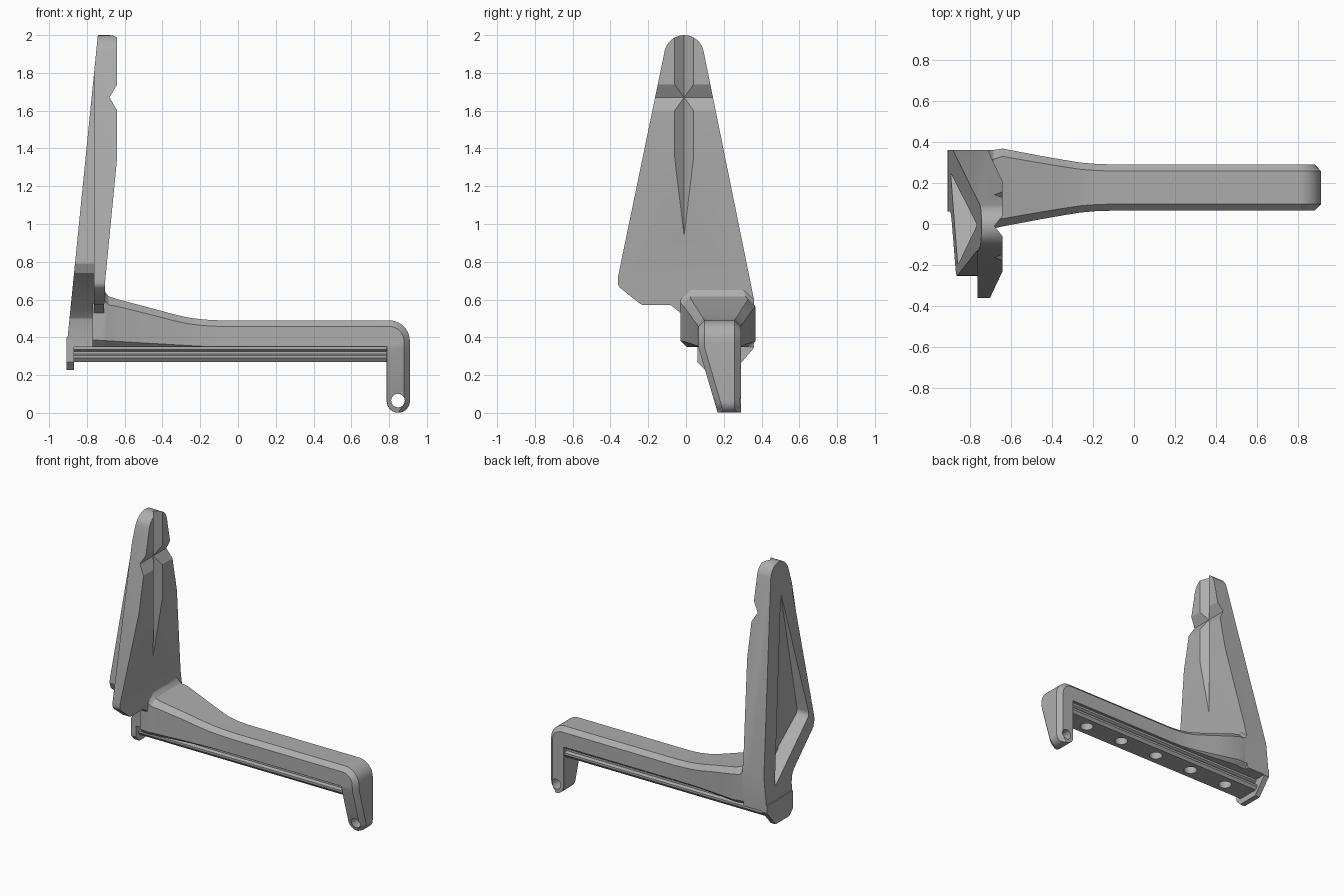
import bpy, bmesh
from math import sin, cos, pi, radians
from mathutils import Vector

cube = bpy.data.objects.get("Cube")
if cube:
    bpy.data.objects.remove(cube, do_unlink=True)

grey = bpy.data.materials.new("plain grey")
grey.use_nodes = True
colour = (0.42, 0.42, 0.42, 1)
grey.diffuse_color = colour
grey.node_tree.nodes["Principled BSDF"].inputs["Base Color"].default_value = colour


def finish(name, bm):
    bmesh.ops.remove_doubles(bm, verts=bm.verts, dist=1e-5)
    bmesh.ops.recalc_face_normals(bm, faces=bm.faces)
    mesh = bpy.data.meshes.new(name)
    bm.to_mesh(mesh)
    bm.free()
    mesh.materials.append(grey)
    obj = bpy.data.objects.new(name, mesh)
    bpy.context.collection.objects.link(obj)
    return obj


def loft(name, rings):
    """Skin a list of equal-length point rings and cap both ends."""
    bm = bmesh.new()
    rows = [[bm.verts.new(p) for p in ring] for ring in rings]
    n = len(rows[0])
    for a, b in zip(rows, rows[1:]):
        for i in range(n):
            j = (i + 1) % n
            bm.faces.new((a[i], a[j], b[j], b[i]))
    bm.faces.new(rows[0])
    bm.faces.new(rows[-1])
    return finish(name, bm)


def prism(name, pts, axis, lo, hi):
    """Extrude a 2D profile along an axis from lo to hi."""
    place = {"x": lambda p, d: (d, p[0], p[1]),
             "y": lambda p, d: (p[0], d, p[1]),
             "z": lambda p, d: (p[0], p[1], d)}[axis]
    return loft(name, [[place(p, d) for p in pts] for d in (lo, hi)])


def arc(cx, cz, r, start, end, steps=8):
    angles = [radians(start + (end - start) * i / steps) for i in range(steps + 1)]
    return [(cx + r * cos(a), cz + r * sin(a)) for a in angles]


def rounded(pts, r):
    """Round every corner of a profile with a short curve."""
    out = []
    for i, p in enumerate(pts):
        p = Vector(p)
        a, b = Vector(pts[i - 1]) - p, Vector(pts[(i + 1) % len(pts)]) - p
        a, b = p + a.normalized() * r, p + b.normalized() * r
        for k in range(6):
            t = k / 5
            out.append(tuple(a * (1 - t) ** 2 + p * 2 * t * (1 - t) + b * t * t))
    return out


def cut(obj, *cutters):
    for c in cutters:
        c.hide_render = True
        mod = obj.modifiers.new("cut", "BOOLEAN")
        mod.operation, mod.solver, mod.object = "DIFFERENCE", "EXACT", c
        bpy.context.view_layer.objects.active = obj
        bpy.ops.object.modifier_apply(modifier=mod.name)
        bpy.data.objects.remove(c, do_unlink=True)


def back_slope():
    return prism("slope_cutter", [(-0.74, 2.02), (-0.907, 0.35), (-0.907, 0.1),
                                  (-1.2, 0.1), (-1.2, 2.02)], "y", -1, 1)


# Upright plate: tapered silhouette, sloping front, sight notch and groove
plate = prism("upright_plate",
              arc(-0.01, 1.895, 0.105, 12, 168, 12)
              + [(-0.36, 0.72)] + arc(-0.32, 0.69, 0.04, 180, 225, 4)
              + arc(-0.22, 0.61, 0.04, 230, 270, 4)
              + [(-0.08, 0.57), (-0.03, 0.53), (-0.03, 0.4), (0.02, 0.35),
                 (0.36, 0.35), (0.36, 0.6)],
              "x", -0.762, -0.64)
cut(plate,
    back_slope(),
    prism("front_cutter", [(-0.64, 1.35), (-0.703, 0.7), (-0.72, 0.3), (-0.5, 0.3),
                           (-0.5, 1.35)], "y", -1, 1),
    prism("notch_cutter", [(-0.68, 1.67), (-0.628, 1.58), (-0.628, 1.76)], "y", -1, 1),
    prism("groove_cutter", [(-0.68, -0.01), (-0.628, -0.075), (-0.628, 0.055)],
          "z", 0.5, 2.2))

# Rear rib with a triangular pocket
rib = prism("rear_rib",
            arc(-0.01, 1.895, 0.105, 12, 168, 12)
            + [(-0.25, 0.83), (-0.253, 0.79), (-0.23, 0.74), (0.02, 0.54),
               (0.05, 0.5), (0.06, 0.45), (0.06, 0.35), (0.36, 0.35), (0.36, 0.6)],
            "x", -0.95, -0.755)
pocket = rounded([(0.25, 0.49), (-0.2, 0.84), (-0.005, 1.78)], 0.03)
cut(rib, back_slope(), prism("pocket_cutter", pocket, "x", -1, -0.762))

# Hanging lip below the rear rib
prism("end_lip", [(0.06, 0.4), (0.06, 0.27), (0.1, 0.228), (0.26, 0.228),
                  (0.36, 0.345), (0.36, 0.4)], "x", -0.907, -0.868)


# Arm: chamfered sections swept from the flared root, round the elbow, down the leg
def section(outer, inner, y0, y1, c, low=0.0):
    o, i = Vector(outer), Vector(inner)
    d = (i - o).normalized()
    side = o + d * min(c, (i - o).length * 0.45)
    foot = i - d * low
    ring = [(i, y0 + low), (foot, y0), (side, y0), (o, y0 + c),
            (o, y1 - c), (side, y1), (foot, y1), (i, y1 - low)]
    return [(p.x, y, p.y) for p, y in ring]


Y0, Y1, C = 0.065, 0.29, 0.032
root = [(-0.77, 0.66, -0.03, 0.06), (-0.708, 0.66, -0.03, 0.06),
        (-0.7, 0.635, -0.028, 0.05), (-0.685, 0.617, -0.022, 0.045),
        (-0.64, 0.602, -0.012, 0.038), (-0.45, 0.552, 0.024, 0.035),
        (-0.34, 0.522, 0.043, 0.034), (-0.26, 0.504, 0.056, 0.033),
        (-0.18, 0.494, 0.063, 0.032), (-0.1, 0.49, Y0, C)]
rings = [section((x, z), (x, 0.35), y, 0.36 if x < -0.68 else 0.355 - y, c,
                 max(0.002, 0.035 * (-0.15 - x) / 0.6))
         for x, z, y, c in root]
for p in arc(0.8, 0.38, 0.11, 90, 0, 10):
    rings.append(section(p, (0.787, 0.35), Y0, Y1, C, 0.002))


def leg_edge(z):
    return Y0 + 0.097 * (0.35 - z) / 0.33


for z in (0.345, 0.065):
    rings.append(section((0.91, z), (0.787, z), leg_edge(z), Y1, C, 0.002))
for a in range(1, 9):
    t = a * pi / 18
    z = 0.063 - 0.062 * sin(t)
    w = 0.0615 * cos(t)
    rings.append(section((0.8485 + w, z), (0.8485 - w, z), leg_edge(z), Y1,
                         min(C, w * 0.8), 0.002))
arm = loft("arm_and_leg", rings)
cut(arm, prism("pin_hole_cutter", arc(0.847, 0.065, 0.036, 0, 345, 23), "y", -1, 1))

# Rail under the arm: grooved sides and a row of round sockets
half = [(0.085, 0.355), (0.085, 0.335), (0.07, 0.325), (0.07, 0.312),
        (0.095, 0.305), (0.095, 0.29), (0.08, 0.27)]
mid = 0.185
rail = prism("rail", [(mid + y, z) for y, z in half]
             + [(mid - y, z) for y, z in reversed(half)], "x", -0.875, 0.79)
for k in range(-2, 3):
    cut(rail, prism("socket_cutter", arc(-0.04 + 0.31 * k, mid, 0.045, 0, 345, 23),
                    "z", 0.2, 0.33))

# Smooth the curved parts while keeping hard edges
bpy.ops.object.select_all(action="DESELECT")
for name in ("upright_plate", "rear_rib", "end_lip", "arm_and_leg", "rail"):
    obj = bpy.data.objects[name]
    obj.select_set(True)
    bpy.context.view_layer.objects.active = obj
bpy.ops.object.shade_smooth_by_angle(angle=radians(25))
